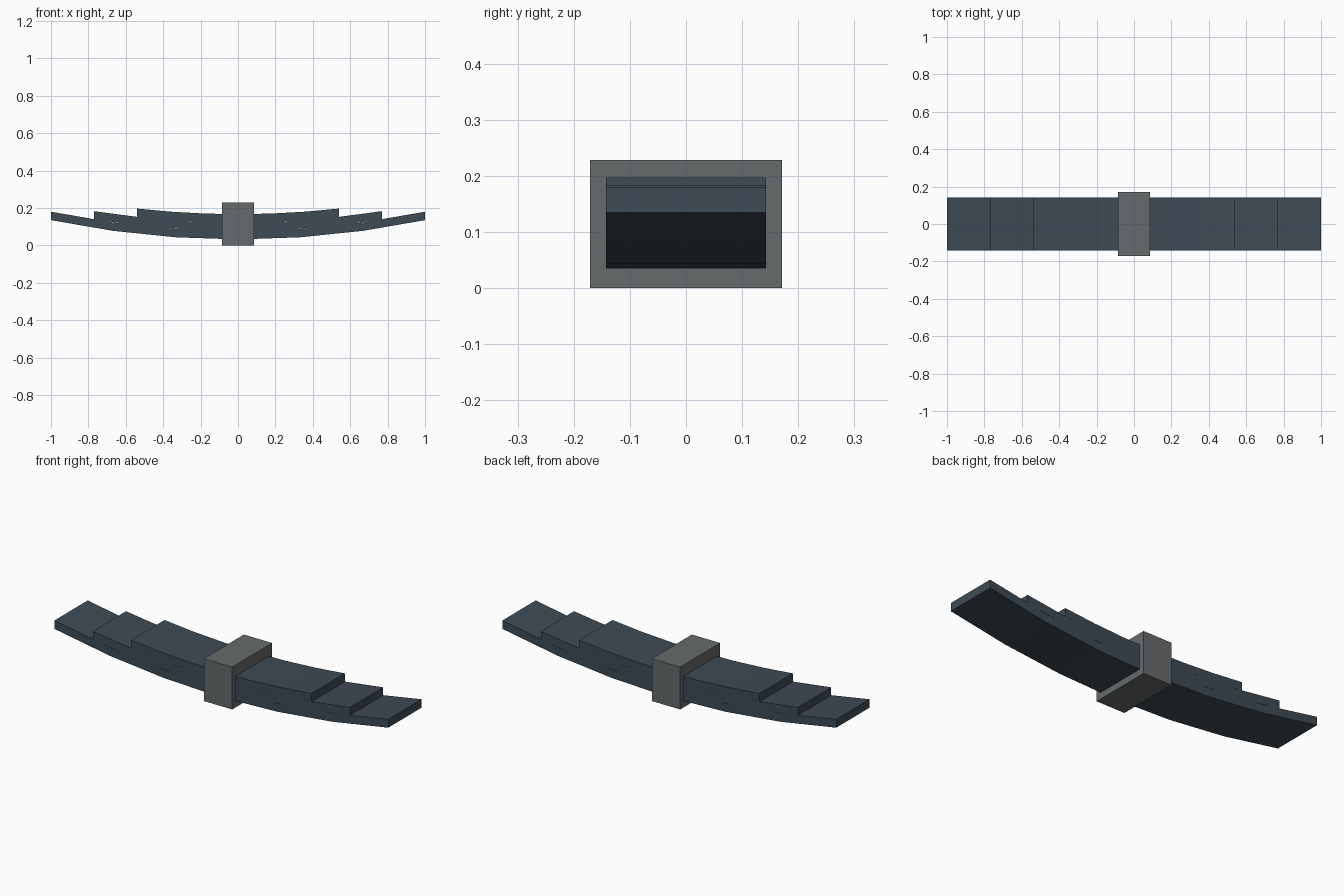
import bpy
import bmesh

if "Cube" in bpy.data.objects:
    bpy.data.objects.remove(bpy.data.objects["Cube"])


def material(name, rgb):
    m = bpy.data.materials.new(name)
    m.diffuse_color = (*rgb, 1)
    m.use_nodes = True
    m.node_tree.nodes["Principled BSDF"].inputs["Base Color"].default_value = m.diffuse_color
    return m


def add_object(name, bm, mat):
    bmesh.ops.recalc_face_normals(bm, faces=bm.faces)
    mesh = bpy.data.meshes.new(name)
    bm.to_mesh(mesh)
    bm.free()
    mesh.materials.append(mat)
    ob = bpy.data.objects.new(name, mesh)
    bpy.context.collection.objects.link(ob)


BLUE_STEEL = material("dark blue steel", (0.048, 0.07, 0.093))
GREY_STEEL = material("grey steel", (0.135, 0.145, 0.15))

THICK, HALF_WIDTH, BASE, CURVE, SEGMENTS = 0.045, 0.1425, 0.032, 0.103, 6


def leaf(name, half_length, level):
    """Curved strip made from a parabolic side profile, extruded across its width."""
    xs = [half_length * (2 * i / SEGMENTS - 1) for i in range(SEGMENTS + 1)]
    bm = bmesh.new()
    rings = []
    for x in xs:
        z = BASE + level * THICK + CURVE * x * x
        rings.append([bm.verts.new((x, y, z + h)) for y, h in (
            (-HALF_WIDTH, 0), (HALF_WIDTH, 0),
            (HALF_WIDTH, THICK), (-HALF_WIDTH, THICK))])
    for a, b in zip(rings, rings[1:]):
        for i in range(4):
            j = (i + 1) % 4
            bm.faces.new((a[i], a[j], b[j], b[i]))
    bm.faces.new(rings[0])
    bm.faces.new(rings[-1])
    add_object(name, bm, BLUE_STEEL)


# Stacked spring leaves, longest at the bottom
for level, (name, half) in enumerate((("bottom_leaf", 1.0),
                                      ("middle_leaf", 0.77),
                                      ("top_leaf", 0.54))):
    leaf(name, half, level)

# Centre clamp block
bm = bmesh.new()
bmesh.ops.create_cube(bm, size=1)
bmesh.ops.scale(bm, vec=(0.17, 0.342, 0.229), verts=bm.verts)
bmesh.ops.translate(bm, vec=(0, 0, 0.1145), verts=bm.verts)
add_object("centre_clamp", bm, GREY_STEEL)
